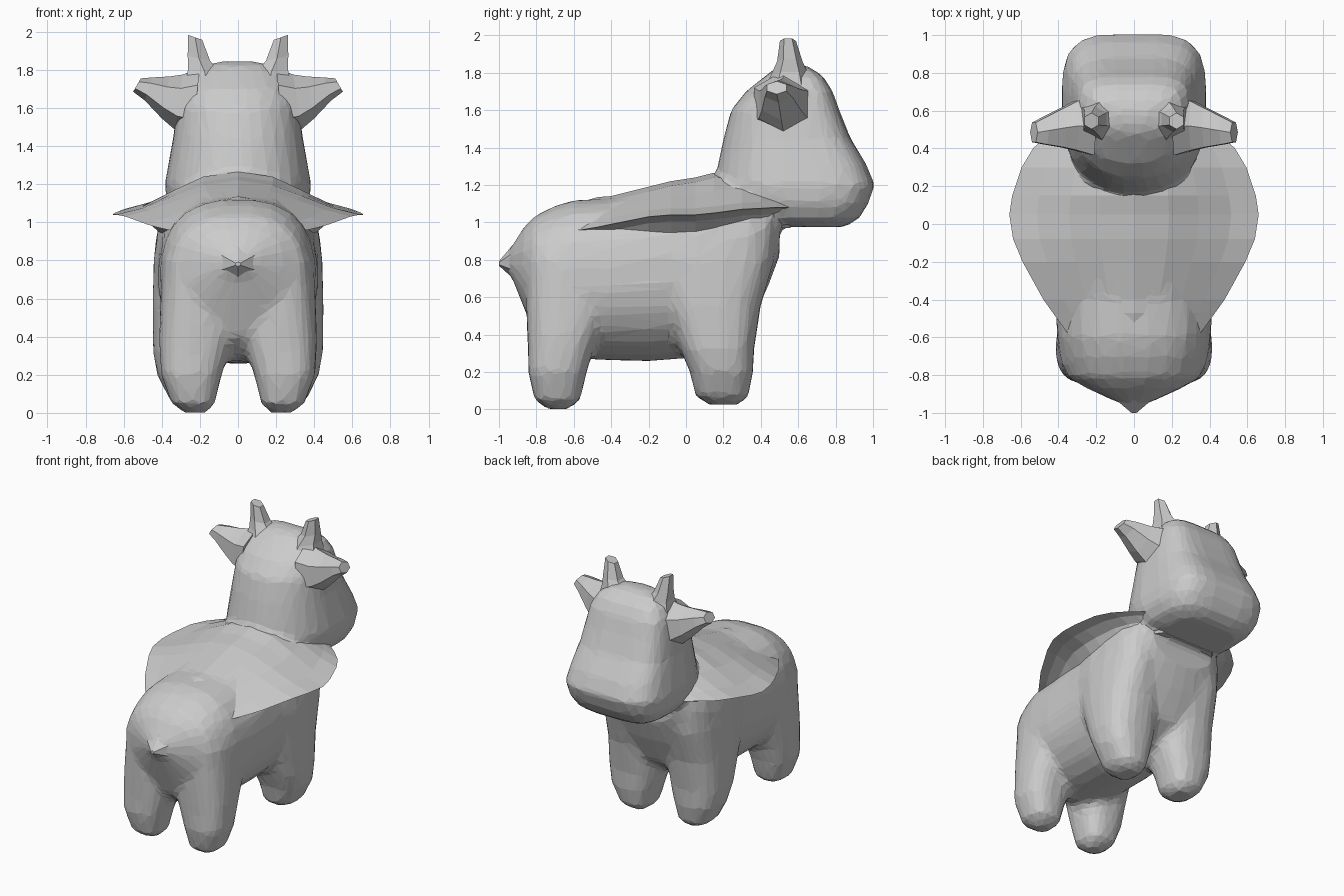
import bpy, bmesh, math
from mathutils import Vector

if "Cube" in bpy.data.objects:
    bpy.data.objects.remove(bpy.data.objects["Cube"])

def power(v, n):
    return math.copysign(abs(v) ** (2 / n), v)

def ring(fn, n_pos, n_neg, sides):
    """Squared-off ellipse with different exponents on its + and - half."""
    pts = []
    for i in range(sides):
        a = 2 * math.pi * (i + 0.5) / sides
        n = n_pos if math.sin(a) > 0 else n_neg
        pts.append(fn(power(math.cos(a), n), power(math.sin(a), n)))
    return pts

def loft(bm, rings):
    rows = [[bm.verts.new(p) for p in r] for r in rings]
    n = len(rows[0])
    faces = []
    for a, b in zip(rows, rows[1:]):
        for i in range(n):
            j = (i + 1) % n
            faces.append(bm.faces.new((a[i], a[j], b[j], b[i])))
    faces += [bm.faces.new(rows[0]), bm.faces.new(rows[-1])]
    bmesh.ops.recalc_face_normals(bm, faces=faces)

def finish(bm, name):
    me = bpy.data.meshes.new(name)
    bm.to_mesh(me)
    bm.free()
    ob = bpy.data.objects.new(name, me)
    bpy.context.collection.objects.link(ob)
    return ob

def upright(rows, sides=20, n_pos=2.6, n_neg=2.6):
    """Rows of z, x0, x1, y0, y1 -> horizontal rings."""
    return [ring(lambda u, v, z=z, a=a, b=b, c=c, d=d:
                 Vector(((a + b) / 2 + u * (b - a) / 2, (c + d) / 2 + v * (d - c) / 2, z)),
                 n_pos, n_neg, sides) for z, a, b, c, d in rows]

bm = bmesh.new()

# torso: y, bottom, top, half width
torso = [(-.96, .74, .83, .05), (-.93, .70, .875, .12), (-.87, .55, .97, .25), (-.81, .40, 1.035, .35),
         (-.7, .30, 1.09, .39), (-.6, .27, 1.12, .41), (-.4, .26, 1.13, .42), (-.2, .255, 1.18, .42),
         (0, .27, 1.22, .425), (.2, .34, 1.25, .44), (.35, .46, 1.25, .42),
         (.44, .66, 1.2, .37), (.5, .82, 1.15, .27)]
loft(bm, [ring(lambda u, v, y=y, lo=lo, hi=hi, w=w:
               Vector((u * w, y, (lo + hi) / 2 + v * (hi - lo) / 2)), 2.5, 2.1, 24)
          for y, lo, hi, w in torso])

# legs: z, x range, y range, for one side and mirrored
rear_leg = [(0, .17, .28, -.74, -.63), (.05, .12, .35, -.81, -.565), (.2, .085, .405, -.845, -.53),
            (.3, .05, .412, -.845, -.50), (.4, .02, .415, -.85, -.46), (.55, .02, .41, -.855, -.40),
            (.8, .02, .40, -.86, -.3), (.95, .05, .35, -.78, -.3)]
front_leg = [(.025, .16, .30, .12, .28), (.07, .12, .36, .05, .335), (.2, .085, .425, .02, .36),
             (.32, .05, .447, -.03, .365), (.55, .02, .45, -.12, .40), (.8, .02, .445, -.2, .475),
             (.98, .02, .42, -.2, .49)]
for leg in (rear_leg, front_leg):
    for s in (1, -1):
        loft(bm, [[Vector((s * p.x, p.y, p.z)) for p in r] for r in upright(leg)])

# head with a broad flat muzzle: z, y range, half width
head = [(.975, .5, .85, .24), (1.02, .30, .925, .33), (1.1, .20, .975, .375), (1.2, .15, 1.01, .385),
        (1.31, .17, .965, .365), (1.45, .20, .88, .34), (1.6, .24, .82, .32), (1.7, .32, .785, .30),
        (1.78, .42, .735, .25), (1.825, .48, .67, .18), (1.845, .54, .62, .08)]
loft(bm, upright([(z, -w, w, a, b) for z, a, b, w in head], 28, 4, 2.2))

# fuse into one skin, then facet it
body = finish(bm, "body")
m = body.modifiers.new("fuse", 'REMESH')
m.mode = 'VOXEL'
m.voxel_size = .025
m = body.modifiers.new("soften", 'SMOOTH')
m.factor = .5
m.iterations = 6
m = body.modifiers.new("facet", 'DECIMATE')
m.ratio = .09

# draped back blanket: y, centre height, flap half width, flap edge height
drape = [(-.64, 1.07, .30, .96), (-.56, 1.11, .365, .96), (-.47, 1.135, .43, .975), (-.4, 1.14, .48, .99),
         (-.2, 1.19, .59, 1.03), (-.08, 1.22, .64, 1.04), (.05, 1.24, .66, 1.04), (.15, 1.265, .645, 1.05),
         (.3, 1.26, .595, 1.07), (.4, 1.24, .535, 1.075), (.48, 1.2, .45, 1.08), (.56, 1.17, .35, 1.08)]
rows = []
for y, zc, w, ze in drape:
    half = [(w * .28, zc - .025), (w * .52, zc - (zc - ze) * .45), (w * .78, ze + .035), (w, ze),
            (w * .86, ze - .008), (w * .72, ze - .035), (w * .6, ze - .11)]
    rows.append([Vector((0, y, zc))] + [Vector((x, y, z)) for x, z in half]
                + [Vector((-x, y, z)) for x, z in reversed(half)])
bm = bmesh.new()
loft(bm, rows)
finish(bm, "back_blanket")

def mirrored(bm, name):
    finish(bm, name).modifiers.new("mirror", 'MIRROR')

# ears: x, centre y, centre z, half depth, half height
ear = [(.22, .52, 1.63, .18, .18), (.31, .52, 1.63, .15, .145), (.38, .51, 1.655, .12, .11),
       (.47, .495, 1.70, .085, .06), (.53, .485, 1.72, .06, .035)]
bm = bmesh.new()
loft(bm, [ring(lambda u, v, e=e: Vector((e[0] - .02 * v, e[1] + u * e[3], e[2] + v * e[4])), 2, 2, 6)
          for e in ear])
mirrored(bm, "ears")

# horns: z, centre x, centre y, radius
horn = [(1.7, .16, .55, .14), (1.79, .175, .555, .10), (1.86, .205, .555, .068), (1.97, .225, .545, .043)]
bm = bmesh.new()
loft(bm, [ring(lambda u, v, h=h: Vector((h[1] + u * h[3], h[2] + v * h[3], h[0] + .015 * u)), 2, 2, 6)
          for h in horn])
mirrored(bm, "horns")

# pointed tail nub
bm = bmesh.new()
loft(bm, [ring(lambda u, v, y=y, z=z, r=r: Vector((u * r * 1.3, y, z + v * r)), 2, 2, 6)
          for y, z, r in [(-.85, .785, .15), (-.93, .79, .085), (-1.0, .78, .012)]])
finish(bm, "tail")
